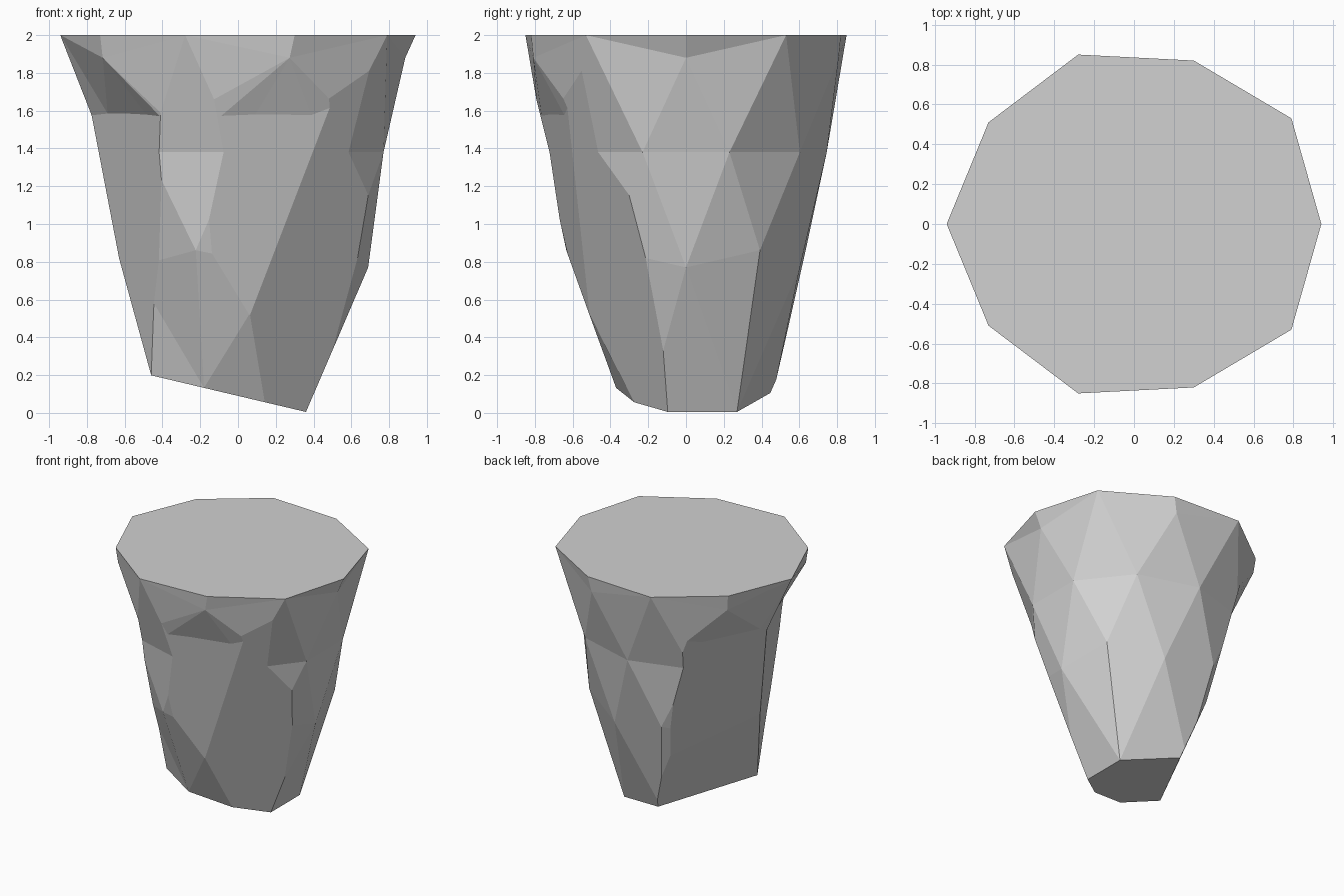
import bpy
import bmesh
import math
from mathutils import Vector
from mathutils.geometry import normal as plane_normal

cube = bpy.data.objects.get("Cube")
if cube:
    bpy.data.objects.remove(cube)

# Rim corners by tenth of a turn, mirrored front to back
RIM = [(.94, 0), (.79, .53), (.30, .82), (-.28, .85), (-.73, .51), (-.94, 0)]
# Foot corners by tenth of a turn
FOOT = {1: (.36, .27), 3: (-.11, .465), 5: (-.46, -.25), 7: (-.18, -.37), 9: (.36, -.21)}


def tenth(co):
    return round(math.atan2(co.y, co.x) / math.radians(36)) % 10


def rim_point(co):
    k = tenth(co)
    x, y = RIM[min(k, 10 - k)]
    return Vector((x, y if k <= 5 else -y, 2))


def foot_point(x, y):
    return Vector((x, y, .09 - .236 * x))


def shape(co):
    """Turn a ball vertex into a stone vertex with flat top and slanted foot."""
    if co.z > .95:
        return Vector((0, 0, 2))
    if co.z > .5:
        return rim_point(co)
    if co.z > .4:
        return Vector((co.x * .99, co.y * .95, 1.88))
    if co.z < -.95:
        return foot_point(0, 0)
    if co.z < -.8:
        return foot_point(*FOOT[tenth(co)])
    return Vector((co.x * .81, co.y * .745, 1.38 + co.z * 1.16))


def score(bm, point, direction):
    """Cut edges along a plane without removing anything."""
    bmesh.ops.bisect_plane(bm, geom=bm.verts[:] + bm.edges[:] + bm.faces[:],
                           dist=.0005, plane_co=point, plane_no=direction)
    bmesh.ops.triangulate(bm, faces=bm.faces[:])


def chip(bm, a, b, c):
    """Flatten the stone below the rim onto the plane through three points."""
    a, b, c = Vector(a), Vector(b), Vector(c)
    n = plane_normal(a, b, c)
    if n.dot(a - Vector((0, 0, 1))) < 0:
        n = -n
    score(bm, a, n)
    for v in bm.verts:
        beyond = n.dot(v.co - a)
        if beyond > 0 and v.co.z < 1.8:
            v.co -= n * beyond


bm = bmesh.new()
bmesh.ops.create_icosphere(bm, subdivisions=2, radius=1)
for vert in bm.verts:
    vert.co = shape(vert.co)
score(bm, Vector((0, 0, 1.57)), Vector((0, 0, 1)))

# Front chip, then the long one beside it
chip(bm, (-.18, -.65, .9), (.5, -.58, 1.4), (-.01, -.73, 1.5))
chip(bm, (.13, -.59, .85), (.73, -.29, 1.2), (.38, -.08, 0))
# Side chip facing forward
chip(bm, (-.42, -.62, 1.4), (-.46, -.25, .2), (-.73, .03, 1.4))
# Side chips facing back, upper and lower
chip(bm, (-.74, .055, 1.4), (-.31, .56, .9), (-.6, 0, .8))
chip(bm, (-.6, 0, .8), (-.32, .49, .73), (-.46, -.25, .2))

bmesh.ops.remove_doubles(bm, verts=bm.verts[:], dist=.002)
bmesh.ops.recalc_face_normals(bm, faces=bm.faces[:])
mesh = bpy.data.meshes.new("stone")
bm.to_mesh(mesh)
bm.free()

# Stone colour
grey = bpy.data.materials.new("stone_grey")
grey.use_nodes = True
colour = (.64, .64, .64, 1)
grey.diffuse_color = colour
grey.node_tree.nodes["Principled BSDF"].inputs["Base Color"].default_value = colour
mesh.materials.append(grey)

stone = bpy.data.objects.new("stone", mesh)
bpy.context.collection.objects.link(stone)
